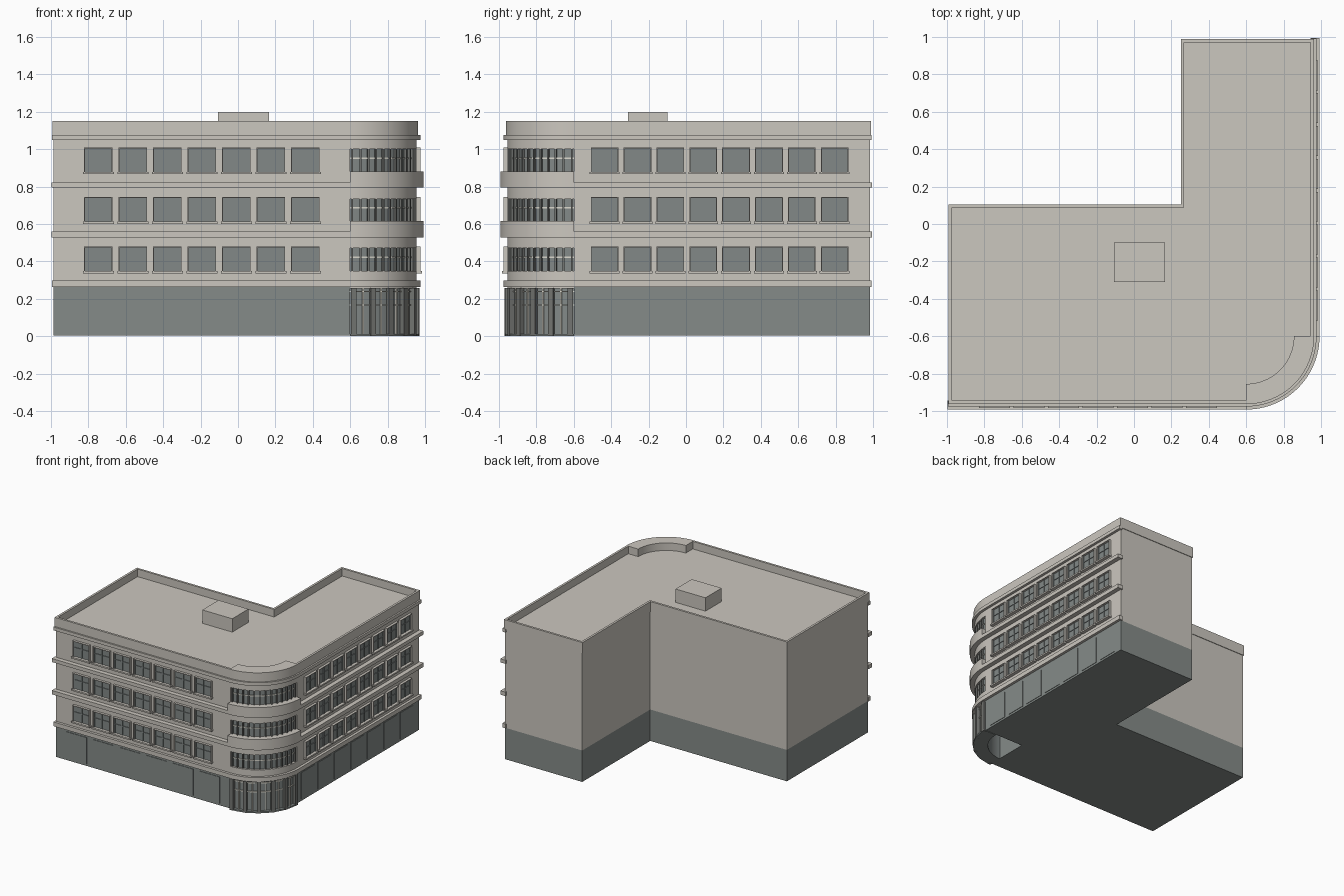
import bpy, bmesh
from math import sin, cos, pi

cube = bpy.data.objects.get("Cube")
if cube:
    bpy.data.objects.remove(cube, do_unlink=True)


def material(name, r, g, b):
    m = bpy.data.materials.new(name)
    m.use_nodes = True
    m.diffuse_color = (r, g, b, 1)
    m.node_tree.nodes["Principled BSDF"].inputs["Base Color"].default_value = (r, g, b, 1)
    return m


STONE = material("warm stone", 0.60, 0.57, 0.52)
SLATE = material("slate grey", 0.235, 0.26, 0.25)
GLASS = material("window glass", 0.225, 0.25, 0.245)
FRAME = material("dark frame", 0.17, 0.175, 0.165)
TRIM = material("pale trim", 0.72, 0.70, 0.62)

# Main dimensions: wall planes, corner centre (C, -C) and corner radius
C, R = 0.60, 0.355
LEFT, BACK, INX, INY = -0.987, 0.983, 0.255, 0.10
FACE = C + R
ROOF, TOP = 1.09, 1.152


def finish(name, bm, mat, smooth=False):
    bmesh.ops.recalc_face_normals(bm, faces=bm.faces)
    me = bpy.data.meshes.new(name)
    bm.to_mesh(me)
    bm.free()
    me.materials.append(mat)
    ob = bpy.data.objects.new(name, me)
    bpy.context.collection.objects.link(ob)
    if smooth:
        bpy.ops.object.select_all(action='DESELECT')
        ob.select_set(True)
        bpy.context.view_layer.objects.active = ob
        bpy.ops.object.shade_smooth_by_angle()
    return ob


def prism(name, pts, z0, z1, mat, smooth=False):
    """Extrude a plan outline upwards."""
    bm = bmesh.new()
    face = bm.faces.new([bm.verts.new((x, y, z0)) for x, y in pts])
    geo = bmesh.ops.extrude_face_region(bm, geom=[face])["geom"]
    verts = [v for v in geo if isinstance(v, bmesh.types.BMVert)]
    bmesh.ops.translate(bm, verts=verts, vec=(0, 0, z1 - z0))
    return finish(name, bm, mat, smooth)


def boxes(name, bounds, mat):
    """One object from many boxes given as (x0, x1, y0, y1, z0, z1)."""
    bm = bmesh.new()
    for x0, x1, y0, y1, z0, z1 in bounds:
        for v in bmesh.ops.create_cube(bm, size=1)["verts"]:
            v.co = (x1 if v.co.x > 0 else x0, y1 if v.co.y > 0 else y0, z1 if v.co.z > 0 else z0)
    return finish(name, bm, mat)


def arc(r, a0=0.0, a1=pi / 2, n=24):
    """Points round the corner, from the front wall to the right wall."""
    steps = [a0 + (a1 - a0) * i / n for i in range(n + 1)]
    return [(C + r * sin(a), -C - r * cos(a)) for a in steps]


def ring(name, r0, r1, z0, z1, mat):
    return prism(name, arc(r1) + arc(r0)[::-1], z0, z1, mat, True)


def posts(name, angles, r0, r1, width, z0, z1, mat):
    """Upright bars round the corner, each a small arc sector."""
    bm = bmesh.new()
    for a in angles:
        h = width / r1 / 2
        pts = arc(r1, a - h, a + h, 1) + arc(r0, a - h, a + h, 1)[::-1]
        low = [bm.verts.new((x, y, z0)) for x, y in pts]
        top = [bm.verts.new((x, y, z1)) for x, y in pts]
        bm.faces.new(low)
        bm.faces.new(top)
        for i in range(4):
            j = (i + 1) % 4
            bm.faces.new((low[i], low[j], top[j], top[i]))
    return finish(name, bm, mat)


def on_front(u0, u1, d0, d1, z0, z1):
    return (u0, u1, -FACE - d1, -FACE - d0, z0, z1)


def on_right(u0, u1, d0, d1, z0, z1):
    return (FACE + d0, FACE + d1, u0, u1, z0, z1)


# Body: L-shaped plan with the rounded corner left open
plan = [(LEFT, -FACE), (C, -FACE), (C, -C), (FACE, -C),
        (FACE, BACK), (INX, BACK), (INX, INY), (LEFT, INY)]
prism("ground_floor", plan, 0.004, 0.262, SLATE)
prism("upper_walls", plan, 0.262, ROOF, STONE)
prism("corner_roof", [(C, -C)] + arc(0.30), 1.05, ROOF, STONE)

# Parapet walls and roof hut
P, T, E = FACE + 0.008, 0.018, 0.005
L, B, X, Y = LEFT - E, BACK + E, INX - E, INY + E
boxes("parapet", [(a, b, c, d, 1.066, TOP) for a, b, c, d in (
    (L, C, -P, T - P), (P - T, P, -C, B), (X, P, B - T, B),
    (X, X + T, Y - T, B), (L, X + T, Y - T, Y), (L, L + T, -P, Y))], STONE)
boxes("roof_hut", [(-0.107, 0.165, -0.31, -0.10, ROOF - 0.01, 1.2)], STONE)

# Ledges running along the front, round the corner and along the right side
for i, (z0, z1, out) in enumerate(((0.262, 0.297, 0.021), (0.529, 0.561, 0.037),
                                   (0.794, 0.823, 0.037), (1.05, 1.077, 0.021))):
    end = 0.004 + out * 0.2
    outer = [(LEFT - end, -FACE - out)] + arc(R + out) + [(FACE + out, BACK + end)]
    inner = [(LEFT - end, -FACE + 0.01)] + arc(R - 0.01) + [(FACE - 0.01, BACK + end)]
    prism(f"ledge_{i}", outer + inner[::-1], z0, z1, STONE, True)

# Rounded corner: solid bands between the window strips
for i, (z0, z1) in enumerate(((0.255, 0.35), (0.473, 0.617), (0.733, 0.88), (1.0, 1.07))):
    ring(f"corner_wall_{i}", 0.255, R, z0, z1, STONE)
ring("corner_parapet", 0.255, R + 0.008, 1.066, TOP, STONE)
for z0, z1 in ((0.529, 0.617), (0.794, 0.88)):
    ring("corner_band", R - 0.01, R + 0.037, z0, z1, STONE)

# Rounded corner: curved windows with mullions and a pale transom
FLOORS = (0.348, 0.613, 0.878)
for i, z in enumerate(FLOORS):
    ring(f"corner_glass_{i}", 0.255, R - 0.018, z, z + 0.126, GLASS)
    ring(f"corner_transom_{i}", R - 0.02, R - 0.012, z + 0.07, z + 0.077, TRIM)
    posts(f"corner_mullions_{i}", [pi / 2 * (k + 0.25) / 12.5 for k in range(13)],
          R - 0.02, R - 0.004, 0.009, z, z + 0.126, FRAME)

# Rounded corner: glazed entrance
ring("entrance_glass", 0.255, R - 0.012, 0.004, 0.257, GLASS)
ring("entrance_plinth", 0.255, R + 0.012, 0.0, 0.012, SLATE)
for z in (0.163, 0.236):
    ring("entrance_transom", R - 0.014, R - 0.004, z, z + 0.007, TRIM)
post_angles = [0.05 + k * (pi / 2 - 0.1) / 5 for k in range(6)]
posts("entrance_posts", post_angles, R - 0.015, R + 0.015, 0.03, 0.0, 0.257, FRAME)
posts("entrance_bars", [(a + b) / 2 for a, b in zip(post_angles, post_angles[1:])],
      R - 0.014, R - 0.002, 0.008, 0.012, 0.257, TRIM)

# Straight walls: rows of windows and ground floor shutters
for side, place, w0, wstep, wn, ww, s0, sstep, sn, sw in (
        ("front", on_front, -0.747, 0.1845, 7, 0.144, -0.795, 0.2416, 6, 0.182),
        ("right", on_right, -0.435, 0.1757, 8, 0.138, -0.461, 0.2146, 7, 0.17)):
    glass, casing, bars, sills, shutters = [], [], [], [], []
    for z in FLOORS:
        t = z + 0.126
        for k in range(wn):
            u = w0 + k * wstep
            a, b = u - ww / 2, u + ww / 2
            glass.append(place(a, b, -0.01, 0.004, z, t))
            casing += [place(a - 0.005, a, 0, 0.02, z, t + 0.005),
                       place(b, b + 0.005, 0, 0.02, z, t + 0.005),
                       place(a, b, 0, 0.02, t, t + 0.005)]
            bars += [place(u - 0.004, u + 0.004, 0, 0.01, z, t),
                     place(a, b, 0, 0.009, z + 0.07, z + 0.076)]
            for e in (a, b - 0.006):
                bars.append(place(e, e + 0.006, 0, 0.009, z, t))
            sills.append(place(a - 0.011, b + 0.011, 0, 0.028, z - 0.012, z))
    for k in range(sn):
        u = s0 + k * sstep
        shutters.append(place(u - sw / 2, u + sw / 2, -0.01, 0.004, 0.02, 0.238))
    boxes(side + "_window_glass", glass, GLASS)
    boxes(side + "_window_casings", casing, STONE)
    boxes(side + "_window_bars", bars, GLASS)
    boxes(side + "_window_sills", sills, STONE)
    boxes(side + "_shutters", shutters, SLATE)
